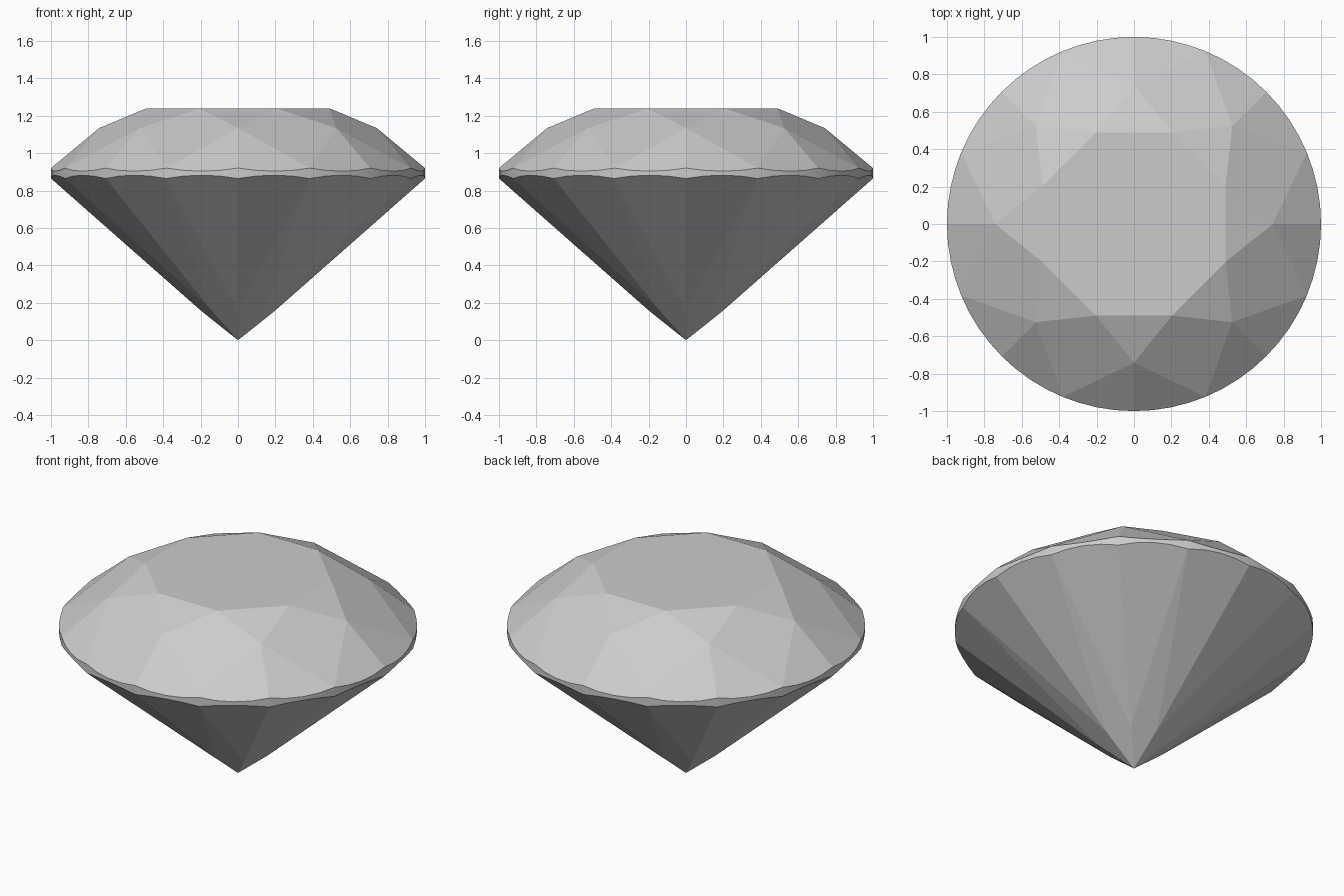
import bpy, bmesh
from math import sin, cos, pi, radians
from mathutils import Vector

if "Cube" in bpy.data.objects:
    bpy.data.objects.remove(bpy.data.objects["Cube"])

TABLE_R, TABLE_Z = 0.53, 1.24
CROWN_SLOPE = 0.68
STAR_R = 0.742
GIRDLE_LOW = 0.865
TIP_R = 0.20
STEP = pi / 8
SEGS = 4            # girdle segments per facet


def polar(r, a, z):
    return Vector((r * cos(a), r * sin(a), z))


def height_on_plane(p, q, r, x, y):
    n = (q - p).cross(r - p)
    return p.z - (n.x * (x - p.x) + n.y * (y - p.y)) / n.z


# Heights implied by the main facets of the crown and pavilion
girdle_high = TABLE_Z - CROWN_SLOPE * (1 - TABLE_R)
star_z = TABLE_Z - CROWN_SLOPE * (STAR_R * cos(STEP) - TABLE_R)
tip_z = GIRDLE_LOW * TIP_R * cos(STEP)

points = [Vector((0, 0, 0))]
for k in range(8):
    a = k * 2 * STEP
    points += [polar(TABLE_R, a + STEP, TABLE_Z),
               polar(STAR_R, a, star_z),
               polar(TIP_R, a, tip_z)]
    # Scalloped girdle: break facets cut the round band on both sides
    for side in (-1, 1):
        b = a + side * STEP
        for r, z, edge in ((STAR_R, star_z, girdle_high), (TIP_R, tip_z, GIRDLE_LOW)):
            tri = polar(r, a, z), polar(1, a, edge), polar(1, b, edge)
            # each corner of the band is added by one facet only
            for i in range(SEGS) if side == 1 else range(1, SEGS + 1):
                p = polar(1, a + side * STEP * i / SEGS, 0)
                p.z = height_on_plane(*tri, p.x, p.y)
                points.append(p)

# Cut stone: hull of the corner points, coplanar triangles merged into facets
bm = bmesh.new()
for p in points:
    bm.verts.new(p)
bmesh.ops.remove_doubles(bm, verts=bm.verts[:], dist=1e-4)
bmesh.ops.convex_hull(bm, input=bm.verts[:])
bmesh.ops.dissolve_limit(bm, angle_limit=radians(0.5), verts=bm.verts[:], edges=bm.edges[:])
bmesh.ops.recalc_face_normals(bm, faces=bm.faces[:])

# Only the girdle band is smooth
for f in bm.faces:
    f.smooth = abs(f.normal.z) < 0.1
for e in bm.edges:
    e.smooth = all(f.smooth for f in e.link_faces)

mesh = bpy.data.meshes.new("cut_gemstone")
bm.to_mesh(mesh)
bm.free()
bpy.context.collection.objects.link(bpy.data.objects.new("cut_gemstone", mesh))
